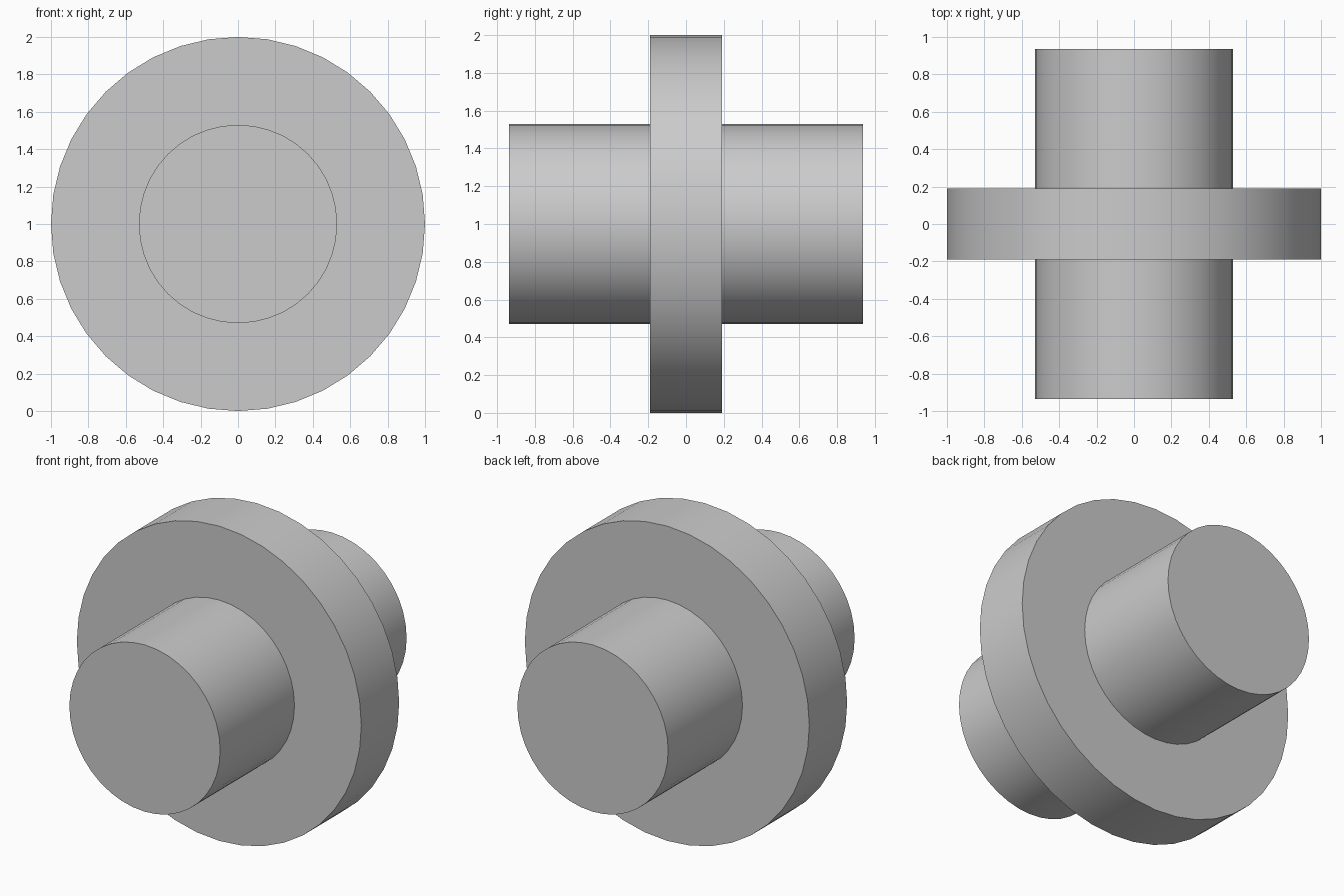
import bpy, bmesh, math
from mathutils import Matrix, Vector

if "Cube" in bpy.data.objects:
    bpy.data.objects.remove(bpy.data.objects["Cube"])

SIDES = 40
AXIS_Z = 1.0
SHAFT_R, SHAFT_Y = 0.53, 0.936
DISC_R, DISC_Y = 1.0, 0.19

# Half outline (radius, y), mirrored front to back
half = [(SHAFT_R, SHAFT_Y), (SHAFT_R, DISC_Y), (DISC_R, DISC_Y)]
profile = [(r, -y) for r, y in half] + half[::-1]

# Turn the outline into rings around the y axis
bm = bmesh.new()
rings = []
for r, y in profile:
    rings.append([bm.verts.new((r * math.cos(a), y, AXIS_Z + r * math.sin(a)))
                  for a in (math.tau * i / SIDES for i in range(SIDES))])

for a, b in zip(rings, rings[1:]):
    for i in range(SIDES):
        j = (i + 1) % SIDES
        bm.faces.new((a[i], a[j], b[j], b[i]))

# Flat shaft ends
bm.faces.new(rings[0])
bm.faces.new(rings[-1])
bmesh.ops.recalc_face_normals(bm, faces=bm.faces)

mesh = bpy.data.meshes.new("shaft_with_disc")
bm.to_mesh(mesh)
bm.free()
obj = bpy.data.objects.new("shaft_with_disc", mesh)
bpy.context.collection.objects.link(obj)

# Smooth round walls, sharp rims
bpy.context.view_layer.objects.active = obj
obj.select_set(True)
bpy.ops.object.shade_smooth_by_angle(angle=math.radians(30))
